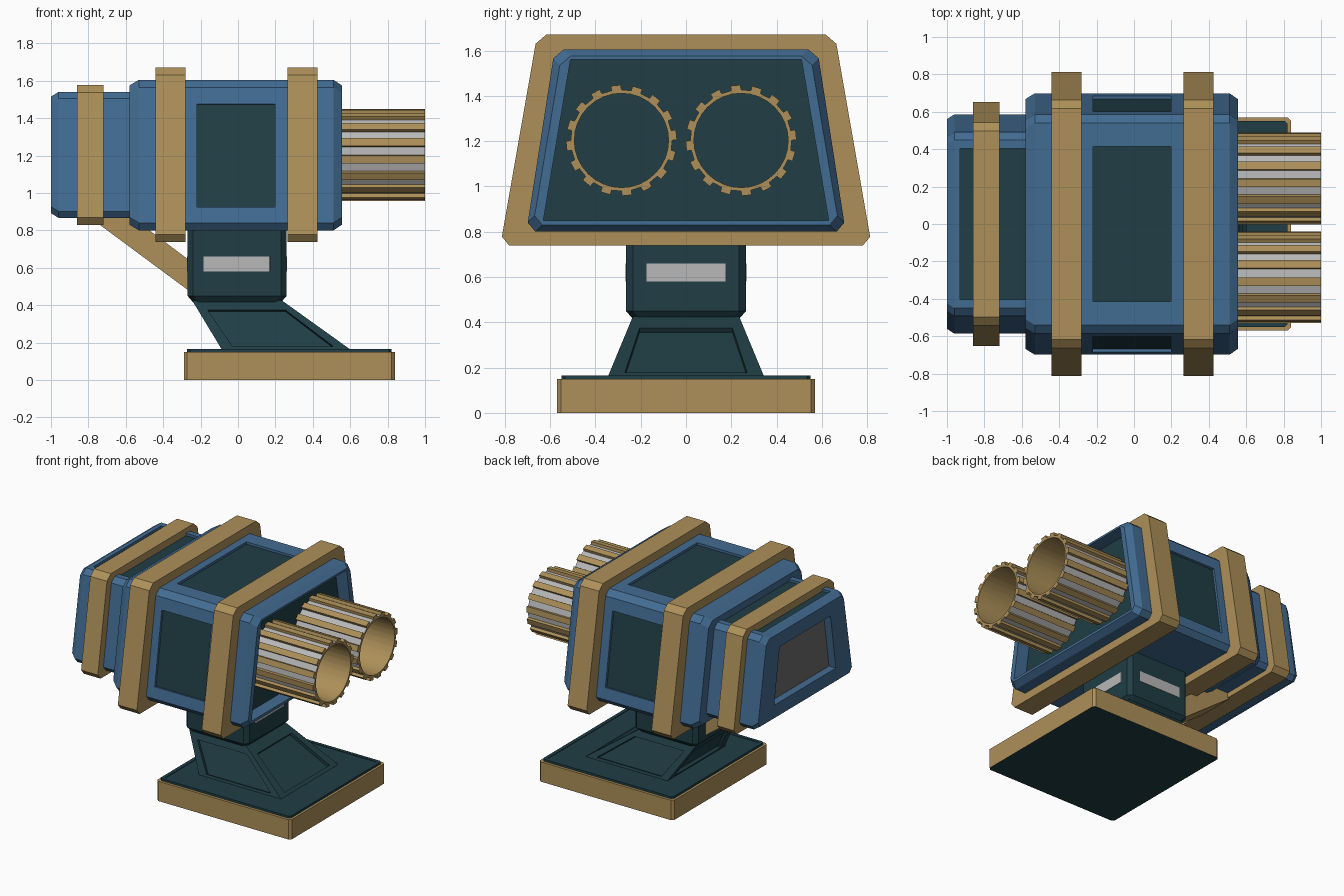
import bpy, bmesh, math
from mathutils import Vector

if "Cube" in bpy.data.objects:
    bpy.data.objects.remove(bpy.data.objects["Cube"])


def mat(name, col):
    m = bpy.data.materials.new(name)
    m.diffuse_color = (*col, 1)
    m.use_nodes = True
    m.node_tree.nodes["Principled BSDF"].inputs["Base Color"].default_value = m.diffuse_color
    return m


BLUE = mat("blue_paint", (0.055, 0.15, 0.29))
TAN = mat("tan_metal", (0.42, 0.28, 0.10))
DARK = mat("dark_teal", (0.014, 0.048, 0.06))
GREY = mat("light_grey", (0.48, 0.48, 0.48))
STEEL = mat("mid_grey", (0.15, 0.15, 0.15))


def finish(name, bm, *mats):
    me = bpy.data.meshes.new(name)
    bm.to_mesh(me)
    bm.free()
    ob = bpy.data.objects.new(name, me)
    bpy.context.collection.objects.link(ob)
    for m in mats:
        me.materials.append(m)
    return ob


def loft(name, rings, *mats):
    """Skin a closed solid through rings of equal point count."""
    bm = bmesh.new()
    vs = [[bm.verts.new(p) for p in r] for r in rings]
    n = len(vs[0])
    for a, b in zip(vs, vs[1:]):
        for i in range(n):
            bm.faces.new((a[i], a[(i + 1) % n], b[(i + 1) % n], b[i]))
    bm.faces.new(vs[0])
    bm.faces.new(vs[-1])
    bmesh.ops.recalc_face_normals(bm, faces=bm.faces)
    return finish(name, bm, *mats)


def trapezoid(x, zb, zt, wb, wt, c, i=0.0):
    """Corner-cut trapezoid in the yz plane, shrunk by i."""
    zb, zt, wb, wt = zb + i, zt - i, wb - i, wt - i
    s = (wb - wt) / (zt - zb) * c
    half = [(wb - c, zb), (wb - s, zb + c), (wt + s, zt - c), (wt - c, zt)]
    return [(x, y, z) for y, z in half] + [(x, -y, z) for y, z in reversed(half)]


def rect(z, x0, x1, w, c):
    """Corner-cut rectangle in the xy plane."""
    return [(x0 + c, -w, z), (x1 - c, -w, z), (x1, -w + c, z), (x1, w - c, z),
            (x1 - c, w, z), (x0 + c, w, z), (x0, w - c, z), (x0, -w + c, z)]


def box(name, x0, x1, w, z0, z1, m, c=0.001):
    return loft(name, [rect(z0, x0, x1, w, c), rect(z1, x0, x1, w, c)], m)


def panel(name, body, quad, outward, depth, border=0.025, mats=(DARK, GREY)):
    """Cut a pocket into body and floor it with a bordered panel."""
    q = [Vector(p) for p in quad]
    n = (q[1] - q[0]).cross(q[2] - q[0]).normalized()
    if n.dot(Vector(outward)) < 0:
        q.reverse()
        n = -n
    cutter = loft("cutter", [[p + n * 0.02 for p in q], [p - n * depth for p in q]])
    cutter.hide_render = True
    mod = body.modifiers.new("pocket", 'BOOLEAN')
    mod.operation, mod.solver, mod.object = 'DIFFERENCE', 'EXACT', cutter
    bpy.context.view_layer.objects.active = body
    bpy.ops.object.modifier_apply(modifier=mod.name)
    bpy.data.objects.remove(cutter)
    bm = bmesh.new()
    f = bm.faces.new([bm.verts.new(p - n * (depth - 0.002)) for p in q])
    if border:
        ring = bmesh.ops.inset_individual(bm, faces=[f], thickness=border)["faces"]
        for r in ring:
            r.material_index = 1
        f.material_index = 0
    return finish(name, bm, *mats)


# Base slab with dark underside and framed top plate
base = box("base", -0.29, 0.84, 0.57, 0, 0.15, TAN, 0.018)
base.data.materials.append(DARK)
for p in base.data.polygons:
    if p.normal.z < -0.9:
        p.material_index = 1
plate = box("base_plate", -0.272, 0.822, 0.55, 0.15, 0.166, DARK, 0.015)
panel("base_plate_frame", plate,
      [(-0.245, -0.525, 0.166), (0.795, -0.525, 0.166), (0.795, 0.525, 0.166), (-0.245, 0.525, 0.166)],
      (0, 0, 1), 0.006, 0.018)

# Slanted pedestal with a framed pocket on each side
lo = [Vector(p) for p in ((-0.085, -0.345, 0.16), (0.605, -0.345, 0.16), (0.605, 0.345, 0.16), (-0.085, 0.345, 0.16))]
hi = [Vector(p) for p in ((-0.245, -0.235, 0.425), (0.235, -0.235, 0.425), (0.235, 0.235, 0.425), (-0.245, 0.235, 0.425))]
ped = loft("pedestal", [lo, hi], DARK)
outs = [(0, -1, 0), (1, 0, 0), (0, 1, 0), (-1, 0, 0)]
for k, out in enumerate(outs):
    j = (k + 1) % 4

    def at(u, v):
        return lo[k].lerp(lo[j], u).lerp(hi[k].lerp(hi[j], u), v)
    panel("pedestal_panel", ped, [at(0.1, 0.07), at(0.9, 0.07), at(0.9, 0.81), at(0.1, 0.81)],
          out, 0.025, 0.018)

# Neck block and its grey strips
loft("neck", [rect(0.415, -0.24, 0.23, 0.235, 0.03), rect(0.45, -0.27, 0.26, 0.265, 0.03),
              rect(0.85, -0.27, 0.26, 0.265, 0.03)], DARK)
box("neck_strip_sides", -0.185, 0.17, 0.268, 0.58, 0.66, GREY)
box("neck_strip_ends", -0.273, 0.263, 0.175, 0.58, 0.66, GREY)

# Diagonal rear strut
prof = [(-0.78, 0.86), (-0.26, 0.475), (-0.26, 0.64), (-0.58, 0.88)]
loft("rear_strut", [[(x, y, z) for x, z in prof] for y in (-0.15, 0.15)], TAN)

# Main housing
M = (0.80, 1.605, 0.705, 0.58, 0.04)
body = loft("main_housing", [trapezoid(-0.58, *M, 0.03), trapezoid(-0.53, *M),
                             trapezoid(0.51, *M), trapezoid(0.555, *M, 0.03)], BLUE)


def side_y(z):
    return M[2] - (z - M[0]) * (M[2] - M[3]) / (M[1] - M[0])


for s in (-1, 1):
    panel("housing_side_panel", body,
          [(x, s * side_y(z), z) for x, z in ((-0.22, 0.925), (0.197, 0.925), (0.197, 1.475), (-0.22, 1.475))],
          (0, s, 0), 0.02)
panel("housing_top_panel", body,
      [(-0.22, -0.415, 1.605), (0.197, -0.415, 1.605), (0.197, 0.415, 1.605), (-0.22, 0.415, 1.605)],
      (0, 0, 1), 0.02)
panel("muzzle_panel", body,
      [(0.555, -0.63, 0.85), (0.555, 0.63, 0.85), (0.555, 0.51, 1.56), (0.555, -0.51, 1.56)],
      (1, 0, 0), 0.1)

# Rear housing
R = (0.867, 1.54, 0.592, 0.485, 0.035)
rear = loft("rear_housing", [trapezoid(-1.0, *R, 0.025), trapezoid(-0.96, *R), trapezoid(-0.55, *R)], BLUE)
panel("rear_top_panel", rear,
      [(-0.93, -0.405, 1.54), (-0.57, -0.405, 1.54), (-0.57, 0.405, 1.54), (-0.93, 0.405, 1.54)],
      (0, 0, 1), 0.02)
panel("rear_vent", rear,
      [(-1, -0.37, 0.99), (-1, 0.37, 0.99), (-1, 0.305, 1.41), (-1, -0.305, 1.41)],
      (-1, 0, 0), 0.06, 0, (STEEL,))

# Clamp bands
for name, x0, x1, shape in (("rear_band", -0.86, -0.72, (0.828, 1.578, 0.66, 0.537, 0.04)),
                            ("middle_band", -0.44, -0.28, (0.738, 1.67, 0.82, 0.657, 0.04)),
                            ("front_band", 0.265, 0.425, (0.738, 1.67, 0.82, 0.657, 0.04))):
    loft(name, [trapezoid(x0, *shape), trapezoid(x1, *shape)], TAN)

# Toothed barrels: tan teeth, grey grooves, open bore
TEETH = 16
for side, cy in (("left", -0.285), ("right", 0.243)):
    bm = bmesh.new()
    step = math.tau / TEETH
    outer, inner = [], []
    for k in range(TEETH):
        for f, r in ((-0.25, 0.224), (-0.23, 0.245), (0.23, 0.245), (0.25, 0.224)):
            a = (k + f) * step + 0.1
            outer.append((cy + r * math.cos(a), 1.203 + r * math.sin(a)))
            inner.append((cy + 0.208 * math.cos(a), 1.203 + 0.208 * math.sin(a)))
    loops = [[bm.verts.new((x, y, z)) for y, z in pts]
             for pts, x in ((outer, 0.45), (outer, 1.0), (inner, 1.0), (inner, 0.45))]
    n = len(outer)
    for li in range(4):
        a, b = loops[li], loops[(li + 1) % 4]
        for i in range(n):
            f = bm.faces.new((a[i], a[(i + 1) % n], b[(i + 1) % n], b[i]))
            f.material_index = 1 if li == 0 and i % 4 == 3 else 0
            f.smooth = li == 2
    bmesh.ops.recalc_face_normals(bm, faces=bm.faces)
    for e in bm.edges:
        e.smooth = all(f.smooth for f in e.link_faces)
    finish(side + "_barrel", bm, TAN, GREY)
